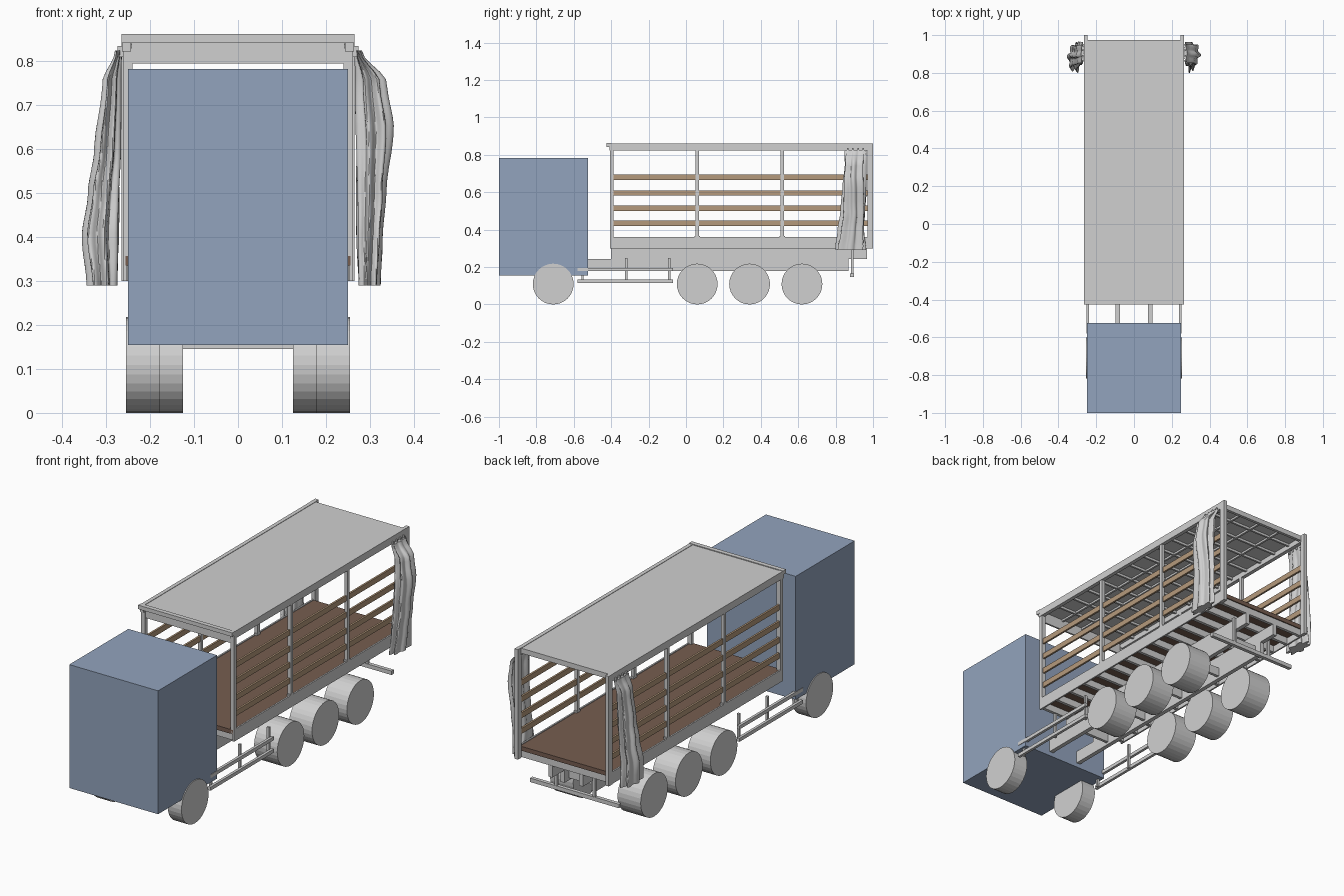
import bpy, math
from mathutils import Matrix

cube = bpy.data.objects.get("Cube")
if cube:
    bpy.data.objects.remove(cube, do_unlink=True)


def material(name, rgb):
    m = bpy.data.materials.new(name)
    m.use_nodes = True
    m.diffuse_color = (*rgb, 1)
    m.node_tree.nodes["Principled BSDF"].inputs["Base Color"].default_value = (*rgb, 1)
    return m


GREY = material("light grey", (0.63, 0.63, 0.63))
BLUE = material("cab blue", (0.29, 0.37, 0.51))
WOOD = material("slat wood", (0.46, 0.32, 0.2))
FLOOR = material("floor brown", (0.18, 0.11, 0.08))


def mesh_object(name, verts, faces, mat):
    mesh = bpy.data.meshes.new(name)
    mesh.from_pydata(verts, [], faces)
    mesh.materials.append(mat)
    ob = bpy.data.objects.new(name, mesh)
    bpy.context.collection.objects.link(ob)
    return ob


def box(name, x, y, z, mat=GREY):
    """Box from (low, high) ranges."""
    verts = [(a, b, c) for a in x for b in y for c in z]
    faces = [(0, 1, 3, 2), (4, 6, 7, 5), (0, 4, 5, 1),
             (2, 3, 7, 6), (0, 2, 6, 4), (1, 5, 7, 3)]
    return mesh_object(name, verts, faces, mat)


def pair(name, x, y, z, mat=GREY):
    """The same box on both sides of the model."""
    box("left_" + name, x, y, z, mat)
    box("right_" + name, (-x[1], -x[0]), y, z, mat)


def wheel(name, x0, x1, y, r=0.109):
    bpy.ops.mesh.primitive_cylinder_add(
        vertices=32, radius=r, depth=x1 - x0,
        location=((x0 + x1) / 2, y, r), rotation=(0, math.pi / 2, 0))
    ob = bpy.context.object
    ob.name = name
    ob.data.materials.append(GREY)


# Cab
box("cab", (-0.25, 0.25), (-1, -0.525), (0.155, 0.783), BLUE)

# Wheels: narrow in front, wide on the three rear axles
for name, inner, y in (("front_wheel", 0.177, -0.71), ("rear_wheel_a", 0.125, 0.06),
                       ("rear_wheel_b", 0.125, 0.34), ("rear_wheel_c", 0.125, 0.62)):
    wheel("left_" + name, inner, 0.255, y)
    wheel("right_" + name, -0.255, -inner, y)

# Chassis rails, subframe and cross members
pair("chassis_rail", (0.075, 0.097), (-0.56, 0.87), (0.178, 0.242))
pair("subframe_rail", (0.075, 0.097), (-0.4, 0.968), (0.242, 0.302))
for i in range(5):
    y = -0.3 + i * 0.28
    box("chassis_cross_member", (-0.075, 0.075), (y, y + 0.015), (0.19, 0.235))
for i in range(14):
    y = -0.395 + i * 0.1035
    box("floor_joist", (-0.252, 0.252), (y, y + 0.016), (0.3, 0.335))

# Underrun guards beside the chassis
for z in (0.115, 0.178):
    pair("side_guard_bar", (0.238, 0.252), (-0.58, -0.07), (z, z + 0.018))
for y in (-0.56, -0.325, -0.095):
    pair("side_guard_post", (0.228, 0.24), (y, y + 0.012), (0.115, 0.248))

# Rear bumper bar and its hangers
box("rear_bumper", (-0.25, 0.25), (0.878, 0.897), (0.146, 0.166))
pair("bumper_hanger", (0.1, 0.115), (0.882, 0.895), (0.16, 0.3))

# Load floor and side sills
box("load_floor", (-0.256, 0.256), (-0.405, 0.972), (0.335, 0.357), FLOOR)
pair("side_sill", (0.254, 0.262), (-0.405, 0.975), (0.3, 0.361))

# Corner and intermediate posts
pair("front_post", (0.24, 0.262), (-0.405, -0.387), (0.335, 0.83))
pair("rear_post", (0.246, 0.265), (0.97, 1.0), (0.3, 0.86))
for y in (0.06, 0.515):
    pair("middle_post", (0.244, 0.262), (y - 0.009, y + 0.009), (0.357, 0.83))
    pair("post_foot", (0.244, 0.262), (y - 0.014, y + 0.014), (0.357, 0.367))

# Timber side slats
for z in (0.434, 0.514, 0.596, 0.68):
    pair("side_slat", (0.246, 0.256), (-0.39, 0.972), (z - 0.014, z + 0.014), WOOD)

# Roof with rails, headers and inner bows
box("roof_sheet", (-0.258, 0.258), (-0.41, 0.975), (0.85, 0.858))
pair("roof_rail", (0.244, 0.264), (-0.41, 0.975), (0.823, 0.86))
box("front_roof_beam", (-0.265, 0.265), (-0.425, -0.402), (0.842, 0.862))
box("front_header", (-0.242, 0.242), (-0.402, -0.393), (0.795, 0.85))
box("rear_roof_beam", (-0.25, 0.25), (0.96, 0.975), (0.832, 0.858))
for i in range(12):
    y = -0.3 + i * 0.107
    box("roof_bow", (-0.245, 0.245), (y, y + 0.01), (0.838, 0.85))
for x in (-0.125, 0, 0.125):
    box("roof_batten", (x - 0.005, x + 0.005), (-0.4, 0.965), (0.84, 0.85))


# Gathered side curtains: fluted sections lofted down a draped outline
def curtain(name, side, outline, turn):
    rings, n, lobes = 24, 72, 7
    verts, faces = [], []
    for i in range(rings):
        t = i / (rings - 1) * (len(outline) - 1)
        k = min(int(t), len(outline) - 2)
        f = t - k
        f = f * f * (3 - 2 * f)
        z, x0, x1, y0, y1 = [a + (b - a) * f for a, b in zip(outline[k], outline[k + 1])]
        z = outline[k][0] + (outline[k + 1][0] - outline[k][0]) * (t - k)
        for j in range(n):
            a = math.tau * j / n
            flute = 0.83 + 0.17 * math.cos(lobes * a + turn + 1.2 * math.sin(t * 1.3))
            x = (x0 + x1) / 2 + (x1 - x0) / 2 * flute * math.cos(a)
            y = (y0 + y1) / 2 + (y1 - y0) / 2 * flute * math.sin(a)
            verts.append((side * x, y, z))
    for i in range(rings - 1):
        for j in range(n):
            a, b = i * n + j, i * n + (j + 1) % n
            quad = (a, a + n, b + n, b)
            faces.append(quad if side > 0 else quad[::-1])
    top, bottom = tuple(range(n)), tuple(range((rings - 1) * n, rings * n))
    faces += [top, bottom[::-1]] if side > 0 else [top[::-1], bottom]
    ob = mesh_object(name, verts, faces, GREY)
    bpy.ops.object.select_all(action="DESELECT")
    ob.select_set(True)
    bpy.context.view_layer.objects.active = ob
    bpy.ops.object.shade_smooth_by_angle(angle=math.radians(50))


curtain("left_curtain", 1, [(0.825, 0.264, 0.282, 0.845, 0.965),
                            (0.75, 0.265, 0.34, 0.845, 0.965),
                            (0.65, 0.265, 0.355, 0.835, 0.965),
                            (0.5, 0.267, 0.338, 0.825, 0.96),
                            (0.4, 0.268, 0.33, 0.81, 0.955),
                            (0.29, 0.272, 0.325, 0.795, 0.965)], 0)
curtain("right_curtain", -1, [(0.825, 0.264, 0.28, 0.845, 0.965),
                              (0.75, 0.265, 0.31, 0.845, 0.965),
                              (0.6, 0.265, 0.328, 0.835, 0.965),
                              (0.5, 0.267, 0.342, 0.825, 0.96),
                              (0.4, 0.268, 0.356, 0.81, 0.955),
                              (0.29, 0.272, 0.345, 0.795, 0.965)], 0.6)

# Hooks holding the curtains to the roof rails
for i in range(4):
    y = 0.86 + i * 0.028
    pair("curtain_hook", (0.262, 0.274), (y, y + 0.008), (0.81, 0.835))
